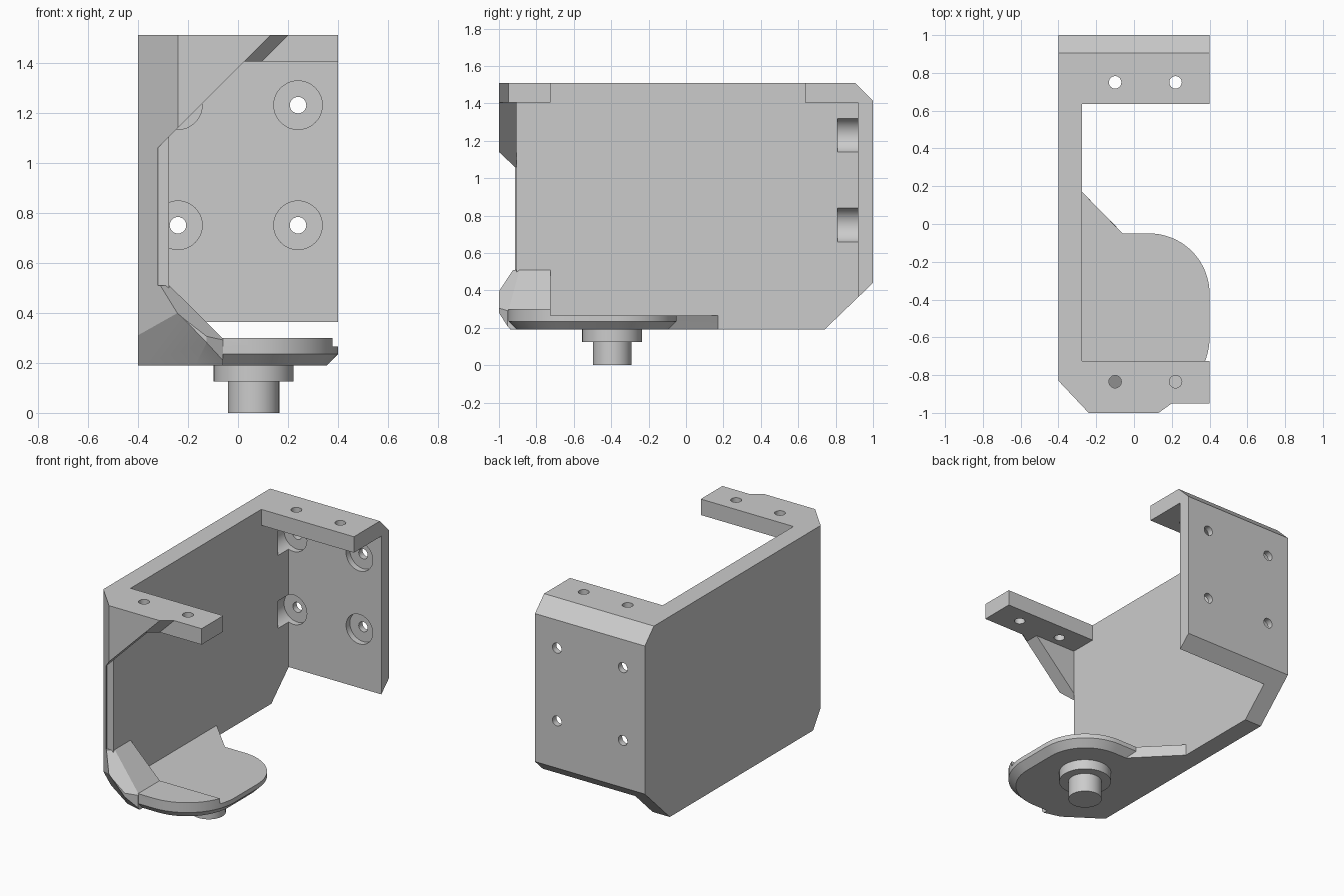
import bpy, bmesh, math
from mathutils import Vector

cube = bpy.data.objects.get("Cube")
if cube:
    bpy.data.objects.remove(cube, do_unlink=True)

grey = bpy.data.materials.new("light_grey")
grey.use_nodes = True
grey.diffuse_color = (0.6, 0.6, 0.6, 1)
grey.node_tree.nodes["Principled BSDF"].inputs["Base Color"].default_value = (0.6, 0.6, 0.6, 1)


def loft(name, rings):
    """Solid through rings of 3D points, closed at both ends."""
    bm = bmesh.new()
    rows = [[bm.verts.new(p) for p in ring] for ring in rings]
    n = len(rows[0])
    for a, b in zip(rows, rows[1:]):
        for i in range(n):
            j = (i + 1) % n
            bm.faces.new((a[i], a[j], b[j], b[i]))
    bm.faces.new(rows[0])
    bm.faces.new(rows[-1])
    bmesh.ops.recalc_face_normals(bm, faces=bm.faces)
    mesh = bpy.data.meshes.new(name)
    bm.to_mesh(mesh)
    bm.free()
    ob = bpy.data.objects.new(name, mesh)
    bpy.context.collection.objects.link(ob)
    mesh.materials.append(grey)
    return ob


def prism(name, profile, axis, lo, hi):
    """Extrude a 2D profile along axis 0, 1 or 2."""
    def point(p, t):
        q = list(p)
        q.insert(axis, t)
        return q
    return loft(name, [[point(p, t) for p in profile] for t in (lo, hi)])


def cylinder(name, a, b, radius, axis, lo, hi, sides=48):
    ring = [(a + radius * math.cos(math.tau * i / sides),
             b + radius * math.sin(math.tau * i / sides)) for i in range(sides)]
    return prism(name, ring, axis, lo, hi)


def trim(ob, point, normal):
    """Cut away everything on the side the normal points to."""
    bm = bmesh.new()
    bm.from_mesh(ob.data)
    geom = bm.verts[:] + bm.edges[:] + bm.faces[:]
    cut = bmesh.ops.bisect_plane(bm, geom=geom, plane_co=point,
                                 plane_no=Vector(normal).normalized(), clear_outer=True)
    edges = [e for e in cut["geom_cut"] if isinstance(e, bmesh.types.BMEdge)]
    bmesh.ops.contextual_create(bm, geom=edges)
    bmesh.ops.recalc_face_normals(bm, faces=bm.faces)
    bm.to_mesh(ob.data)
    bm.free()


def combine(ob, other, operation):
    mod = ob.modifiers.new("combine", "BOOLEAN")
    mod.object, mod.operation, mod.solver = other, operation, "EXACT"
    bpy.ops.object.select_all(action="DESELECT")
    bpy.context.view_layer.objects.active = ob
    ob.select_set(True)
    bpy.ops.object.modifier_apply(modifier=mod.name)
    bpy.data.objects.remove(other, do_unlink=True)


# Outer block with its chamfered silhouette
block = [(-1, .19), (.74, .19), (1, .44), (1, 1.415), (.905, 1.51), (-1, 1.51)]
body = prism("bracket_body", block, 0, -.4, .4)
corner_chamfer = ((-.4, -.83, 1), (-.17, -.16, 0))
low_corner = ((-.4, -.83, .31), (-1.02, -1.48, -.98))
trim(body, *corner_chamfer)
trim(body, *low_corner)

# Hollow interior, leaving side wall, back wall, front wall and two top tabs
hollow = [(-.905, .1), (.92, .1), (.92, 1.405), (.635, 1.405), (.635, 1.6),
          (-.725, 1.6), (-.725, 1.405), (-.905, 1.405)]
combine(body, prism("hollow", hollow, 0, -.275, .5), "DIFFERENCE")

# Front opening below the sloping gusset
opening = [(-.32, .1), (-.32, 1.06), (.025, 1.405), (.5, 1.405), (.5, .1)]
combine(body, prism("opening", opening, 1, -1.1, -.905), "DIFFERENCE")

# Sloping relief on the front of the front tab
relief = [[(.02 + s, y, 1.4), (.14 + s, y, 1.52), (.6, y, 1.52), (.6, y, 1.4)]
          for y, s in ((-1.05, -.07), (-.95, .07))]
combine(body, loft("relief", relief), "DIFFERENCE")


# Rounded bottom plate with a bevelled underside
def arc(cx, cy, r, start, end, steps=20):
    angles = [math.radians(start + (end - start) * i / steps) for i in range(steps + 1)]
    return [(cx + r * math.cos(a), cy + r * math.sin(a)) for a in angles]


def outline(d):
    return ([(-.3, .17), (-.275, .17), (-.06 + d, -.05 - d)]
            + arc(.08, -.37, .32 - d, 90, 0) + arc(.05, -.6, .35 - d, 0, -90)
            + [(-.06, -.95 + d), (-.17, -.9), (-.3, -.8)])


plate = loft("plate", [[(x, y, z) for x, y in outline(d)]
                       for z, d in ((.19, .045), (.235, 0), (.265, 0))])
combine(body, plate, "UNION")

# Raised front step of the plate
step = ([(-.3, -.725), (.377, -.725)]
        + [p for p in arc(.05, -.6, .35, 0, -90) if p[1] < -.73]
        + [(-.06, -.95), (-.17, -.9), (-.3, -.8)])
combine(body, prism("step", step, 2, .25, .3), "UNION")

# Lower corner wedge joining plate and side wall
wedge = prism("wedge", [(-.4, .19), (-.06, .19), (-.06, .297), (-.275, .51), (-.4, .51)],
              1, -1, -.725)
for plane in (corner_chamfer, low_corner,
              ((-.275, -.89, .51), (.168, -.174, .217)),
              ((-.17, -.909, .19), (-.23, -.88, -.77)),
              ((-.125, -1, .28), (.57, -.82, 0))):
    trim(wedge, *plane)
combine(body, wedge, "UNION")

# Screw holes in the tabs
for x in (-.1, .22):
    for y in (-.835, .75):
        combine(body, cylinder("hole", x, y, .033, 2, 1.3, 1.6, 24), "DIFFERENCE")

# Counterbored screw holes in the back wall
for x in (-.24, .24):
    for z in (.75, 1.23):
        combine(body, cylinder("counterbore", x, z, .097, 1, .81, .96), "DIFFERENCE")
        combine(body, cylinder("hole", x, z, .033, 1, .9, 1.1, 24), "DIFFERENCE")

# Pivot pin with collar under the plate
collar = cylinder("pivot_collar", .0625, -.395, .16, 2, .125, .2)
pin = cylinder("pivot_pin", .0625, -.395, .1025, 2, 0, .13)

bpy.ops.object.select_all(action="DESELECT")
for ob in (body, collar, pin):
    ob.select_set(True)
bpy.context.view_layer.objects.active = body
bpy.ops.object.shade_smooth_by_angle(angle=math.radians(25))
